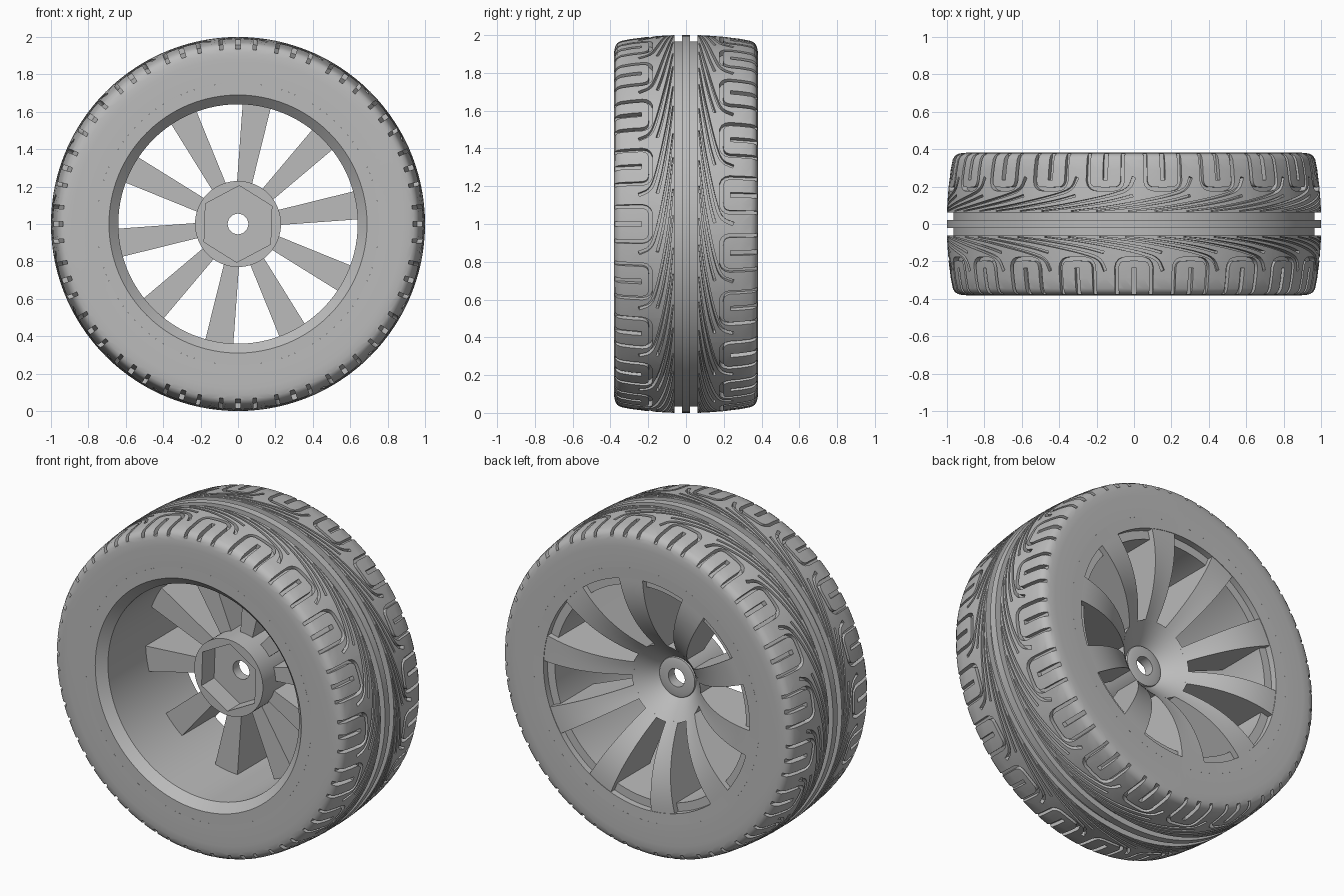
import bpy, bmesh
from math import sin, cos, pi, radians, asin
from mathutils import Vector

cube = bpy.data.objects.get("Cube")
if cube:
    bpy.data.objects.remove(cube, do_unlink=True)

grey = bpy.data.materials.new("plain grey")
grey.use_nodes = True
grey.diffuse_color = (0.5, 0.5, 0.5, 1)
grey.node_tree.nodes["Principled BSDF"].inputs["Base Color"].default_value = grey.diffuse_color


def polar(r, angle, y):
    """Point on the wheel: clockwise angle from the top, axle along y."""
    return Vector((r * sin(angle), y, 1 + r * cos(angle)))


def finish(name, bm, helper=False):
    bmesh.ops.recalc_face_normals(bm, faces=bm.faces)
    mesh = bpy.data.meshes.new(name)
    bm.to_mesh(mesh)
    bm.free()
    ob = bpy.data.objects.new(name, mesh)
    bpy.context.collection.objects.link(ob)
    mesh.materials.append(grey)
    ob.hide_render = helper
    return ob


def select(ob):
    bpy.ops.object.select_all(action='DESELECT')
    ob.select_set(True)
    bpy.context.view_layer.objects.active = ob


def smooth(ob, angle=30):
    select(ob)
    bpy.ops.object.shade_smooth_by_angle(angle=radians(angle))


def carve(ob, cutter):
    mod = ob.modifiers.new("carve", 'BOOLEAN')
    mod.operation, mod.solver, mod.object = 'DIFFERENCE', 'EXACT', cutter
    select(ob)
    bpy.ops.object.modifier_apply(modifier=mod.name)
    bpy.data.objects.remove(cutter, do_unlink=True)


def loft(bm, rings, cyclic=False):
    """Skin closed rings of points; cap the ends unless cyclic."""
    rings = [[bm.verts.new(p) for p in ring] for ring in rings]
    n = len(rings[0])
    pairs = list(zip(rings, rings[1:])) + ([(rings[-1], rings[0])] if cyclic else [])
    for a, b in pairs:
        for i in range(n):
            j = (i + 1) % n
            bm.faces.new((a[i], a[j], b[j], b[i]))
    if not cyclic:
        bm.faces.new(rings[0])
        bm.faces.new(rings[-1])


def lathe(name, profile, segments):
    bm = bmesh.new()
    loft(bm, [[polar(r, 2 * pi * i / segments, y) for r, y in profile]
              for i in range(segments)], cyclic=True)
    return finish(name, bm)


def rounded(path, passes=2):
    """Corner cutting that keeps both end points."""
    pts = [Vector(p) for p in path]
    for _ in range(passes):
        out = [pts[0]]
        for a, b in zip(pts, pts[1:]):
            out += [a.lerp(b, 0.25), a.lerp(b, 0.75)]
        pts = out + [pts[-1]]
    return pts


# Tyre body with two grooves beside a narrow centre rib
half = [(0.755, 0.38), (0.88, 0.382), (0.915, 0.38), (0.94, 0.375), (0.958, 0.364),
        (0.969, 0.345), (0.98, 0.29), (0.991, 0.2), (0.998, 0.11), (1.0, 0.062),
        (0.966, 0.062), (0.966, 0.022), (1.0, 0.022)]
tyre = lathe("tyre", half + [(r, -y) for r, y in reversed(half)], 120)

# Tread cuts: (angle, distance from centre) paths, start and end half-widths
PERIOD = 2 * pi / 20
u_cut = [(-0.095, 0.41), (-0.095, 0.3), (-0.095, 0.19), (0, 0.185),
         (0.095, 0.19), (0.095, 0.3), (0.095, 0.41)]
slot_cut = [(0, 0.41), (0, 0.32), (0, 0.235)]
long_sweep = [(-0.5, 0.069), (-0.3, 0.09), (-0.1, 0.125), (0.04, 0.155),
              (0.13, 0.185), (0.157, 0.25)]
short_sweep = [(-0.36, 0.069), (-0.2, 0.085), (-0.05, 0.108), (0.06, 0.128), (0.15, 0.152)]
cuts = [(u_cut, 0.010, 0.010), (slot_cut, 0.013, 0.013),
        (long_sweep, 0.002, 0.010), (short_sweep, 0.002, 0.007)]


def floor_radius(y):
    return 0.963 - max(0, y - 0.2) * 0.16


def add_cut(bm, path, w0, w1, turn, side):
    pts = rounded(path)
    rings = []
    for i, p in enumerate(pts):
        along = (pts[min(i + 1, len(pts) - 1)] - pts[max(i - 1, 0)]).normalized()
        w = w0 + (w1 - w0) * i / (len(pts) - 1)
        across = Vector((-along.y, along.x)) * w
        a, b = p + across, p - across
        rings.append([polar(r, q.x + turn, q.y * side)
                      for q, r in ((a, floor_radius(a.y)), (b, floor_radius(b.y)),
                                   (b, 1.04), (a, 1.04))])
    loft(bm, rings)


bm = bmesh.new()
for side in (-1, 1):
    for k in range(20):
        for path, w0, w1 in cuts:
            add_cut(bm, path, w0, w1, (k + (0.5 if side > 0 else 0)) * PERIOD, side)
carve(tyre, finish("tread_cutter", bm, helper=True))
smooth(tyre)

# Rim barrel with a front chamfer and a ledge at the back
smooth(lathe("rim", [(0.755, -0.38), (0.69, -0.38), (0.64, -0.33), (0.64, 0.34),
                     (0.69, 0.34), (0.69, 0.378), (0.755, 0.38)], 96))


# Flared back surface shared by the hub and the spokes
def dish(r):
    return 0.375 - 0.30 * (max(0, 0.69 - r) / 0.57) ** 2.2


# Hub with hexagonal socket and axle hole
flare = [(0.23 - 0.0275 * i, dish(0.23 - 0.0275 * i)) for i in range(5)]
hub = lathe("hub", [(0.055, -0.09), (0.23, -0.09)] + flare +
            [(0.118, 0.085), (0.1, 0.09), (0.055, 0.09)], 64)
bm = bmesh.new()
loft(bm, [[polar(0.205, pi / 3 * i + radians(2), y) for i in range(6)] for y in (-0.2, 0.03)])
carve(hub, finish("socket_cutter", bm, helper=True))
smooth(hub)

# Ten deep spokes, flat in front and flared at the back
bm = bmesh.new()
STEPS = 14
for k in range(10):
    rings = []
    for i in range(STEPS + 1):
        r = 0.222 + (0.70 - 0.222) * i / STEPS
        spread = asin((0.04 + 0.085 * (r - 0.222)) / r)
        angles = [k * pi / 5 + radians(9) + spread * t / 2 for t in range(-2, 3)]
        rings.append([polar(r, a, 0.03) for a in angles] +
                     [polar(r, a, dish(r)) for a in reversed(angles)])
    loft(bm, rings)
smooth(finish("spokes", bm))
